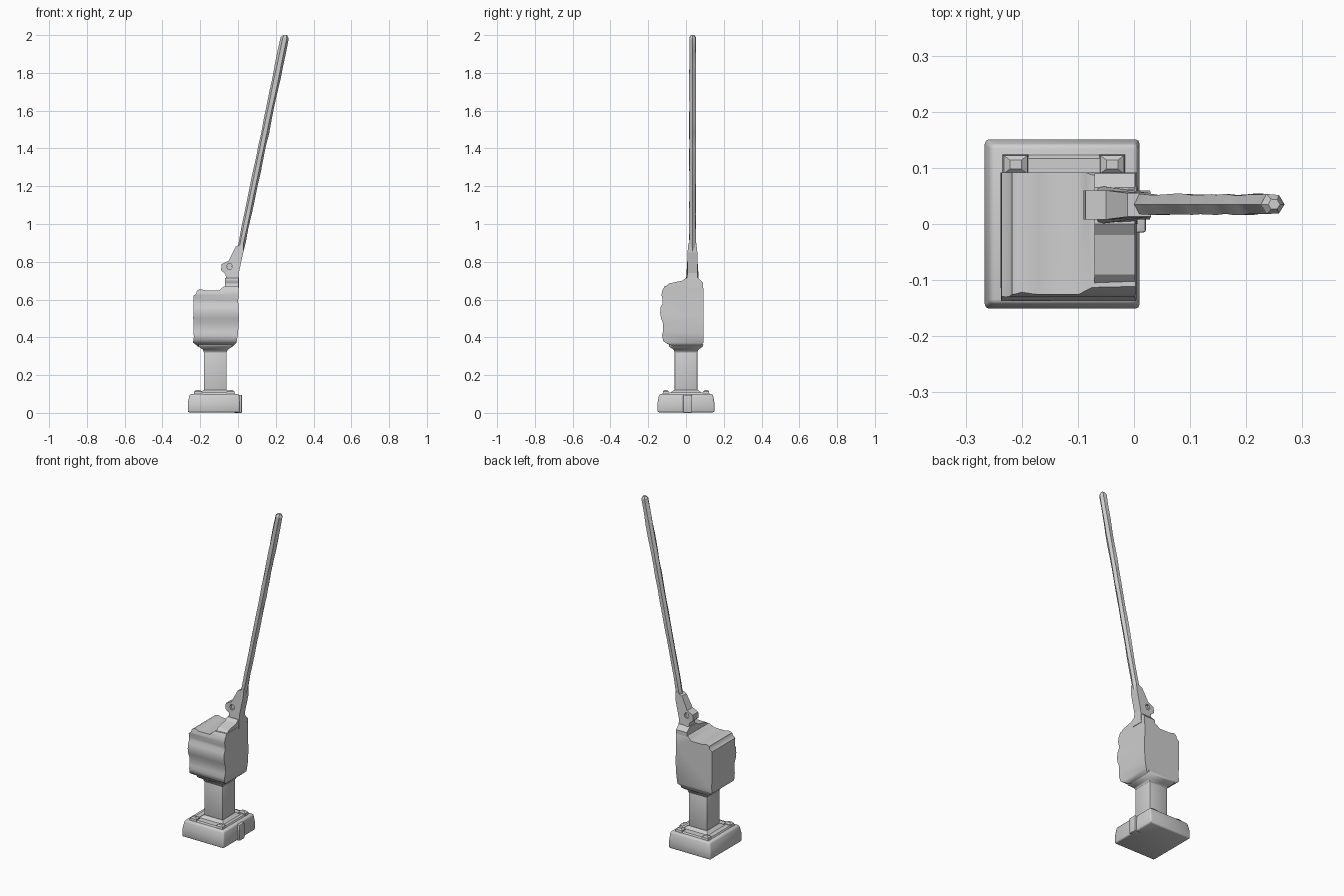
import bpy, bmesh, math, random
from mathutils import Vector

cube = bpy.data.objects.get("Cube")
if cube:
    bpy.data.objects.remove(cube, do_unlink=True)
random.seed(4)
CX = -0.125    # axis of the base and post

grey = bpy.data.materials.new("light_grey")
grey.use_nodes = True
COLOUR = (0.62, 0.62, 0.62, 1)
grey.diffuse_color = COLOUR
grey.node_tree.nodes["Principled BSDF"].inputs["Base Color"].default_value = COLOUR


def soften(ob, angle):
    bpy.ops.object.select_all(action='DESELECT')
    bpy.context.view_layer.objects.active = ob
    ob.select_set(True)
    bpy.ops.object.shade_smooth_by_angle(angle=math.radians(angle))


def finish(name, bm, bevel=0, smooth=0):
    bmesh.ops.recalc_face_normals(bm, faces=bm.faces)
    mesh = bpy.data.meshes.new(name)
    bm.to_mesh(mesh)
    bm.free()
    mesh.materials.append(grey)
    ob = bpy.data.objects.new(name, mesh)
    bpy.context.collection.objects.link(ob)
    bpy.context.view_layer.objects.active = ob
    if bevel:
        mod = ob.modifiers.new("bevel", 'BEVEL')
        mod.width, mod.segments = bevel, 2
        bpy.ops.object.modifier_apply(modifier=mod.name)
    if smooth:
        soften(ob, smooth)
    return ob


def loft(name, rings, triangles=False, **kw):
    """Skin a list of equal rings of points and cap both ends."""
    bm = bmesh.new()
    loops = [[bm.verts.new(p) for p in ring] for ring in rings]
    n = len(loops[0])
    for a, b in zip(loops, loops[1:]):
        for i in range(n):
            j = (i + 1) % n
            bm.faces.new((a[i], a[j], b[j], b[i]))
    bm.faces.new(loops[0])
    bm.faces.new(loops[-1])
    if triangles:
        bmesh.ops.triangulate(bm, faces=bm.faces)
    return finish(name, bm, **kw)


def rect(cx, cy, hx, hy, z):
    return [(cx + sx * hx, cy + sy * hy, z)
            for sx, sy in ((-1, -1), (1, -1), (1, 1), (-1, 1))]


def box(name, x0, x1, y0, y1, z0, z1, **kw):
    cx, cy, hx, hy = (x0 + x1) / 2, (y0 + y1) / 2, (x1 - x0) / 2, (y1 - y0) / 2
    return loft(name, [rect(cx, cy, hx, hy, z) for z in (z0, z1)], **kw)


def along_x(name, profile, x0, x1, **kw):
    return loft(name, [[(x, y, z) for y, z in profile] for x in (x0, x1)], **kw)


def along_y(name, profile, y0, y1, **kw):
    return loft(name, [[(x, y, z) for x, z in profile] for y in (y0, y1)], **kw)


def combine(ob, tool, operation):
    mod = ob.modifiers.new("cut", 'BOOLEAN')
    mod.object, mod.operation, mod.solver = tool, operation, 'EXACT'
    tool.hide_render = True
    bpy.context.view_layer.objects.active = ob
    bpy.ops.object.modifier_apply(modifier=mod.name)
    bpy.data.objects.remove(tool, do_unlink=True)


# Foot: tapered slab, raised rim, corner bolts and a side tab
loft("base", [rect(CX - 0.003, 0, 0.138, 0.151, 0.003),
              rect(CX - 0.003, 0, 0.138, 0.151, 0.05),
              rect(CX, 0, 0.131, 0.142, 0.1)], bevel=0.008, smooth=45)
loft("base_rim", [rect(CX, 0, 0.112, 0.126, 0.095),
                  rect(CX, 0, 0.104, 0.117, 0.108)], smooth=45)
loft("post_foot", [rect(CX + 0.005, 0, 0.085, 0.085, 0.105),
                   rect(CX + 0.005, 0, 0.062, 0.062, 0.122)])
for sx in (-1, 1):
    for sy in (-1, 1):
        loft("base_bolt", [rect(CX + sx * 0.086, sy * 0.106, 1.3 * r, r, z)
                           for r, z in ((0.018, 0.1), (0.016, 0.113), (0.008, 0.121))])
box("base_tab", -0.02, 0.021, -0.015, 0.032, 0, 0.095, bevel=0.004, smooth=40)

# Square post and flared neck under the housing
box("post", -0.18, -0.06, -0.06, 0.06, 0.1, 0.34, bevel=0.003, smooth=50)
loft("neck", [rect(CX + 0.005, 0, r, r, z)
              for r, z in ((0.06, 0.32), (0.066, 0.335), (0.088, 0.35), (0.092, 0.365))],
     smooth=50)

# Housing: ribbed front profile crossed with the stepped front outline
side = [(-0.065, 0.352), (-0.1, 0.366), (-0.12, 0.38), (-0.127, 0.41), (-0.122, 0.43),
        (-0.122, 0.475), (-0.132, 0.5), (-0.137, 0.53), (-0.134, 0.56), (-0.124, 0.58),
        (-0.124, 0.6), (-0.13, 0.625), (-0.125, 0.65), (-0.11, 0.675), (0.085, 0.675),
        (0.092, 0.66), (0.092, 0.37), (0.075, 0.352)]
front = [(-0.21, 0.35), (-0.238, 0.372), (-0.234, 0.4), (-0.237, 0.5), (-0.236, 0.62),
         (-0.222, 0.63), (-0.217, 0.648), (-0.2, 0.656), (-0.17, 0.648), (-0.1, 0.648),
         (-0.075, 0.67), (0.003, 0.673), (0.001, 0.59), (0.005, 0.5), (0, 0.42),
         (-0.008, 0.37), (-0.03, 0.35)]
housing = along_x("housing", side, -0.3, 0.1)
combine(housing, along_y("housing_outline", front, -0.2, 0.2), 'INTERSECT')
soften(housing, 48)

# Sloped saddle on the housing
saddle = [(-0.115, 0.66), (-0.09, 0.685), (-0.02, 0.7), (0, 0.715), (0.065, 0.715),
          (0.09, 0.69), (0.09, 0.66)]
along_x("saddle", saddle, -0.07, 0.002)

# Hinge bracket with a pin hole, narrower at the top
outline = [(-0.07, 0.66), (-0.062, 0.7), (-0.066, 0.735), (-0.09, 0.755), (-0.086, 0.788),
           (-0.05, 0.805), (-0.012, 0.88), (0.03, 0.9), (0.028, 0.85), (0.004, 0.74),
           (0.006, 0.66)]


def bracket_side(sign):
    points = []
    for x, z in outline:
        half = 0.034 if z < 0.71 else 0.026 if z < 0.87 else 0.021
        points.append((x, 0.034 + sign * half, z))
    return points


bracket = loft("hinge_bracket", [bracket_side(-1), bracket_side(1)])
hole = [(-0.045 + 0.016 * math.cos(i * math.tau / 6), 0.774 + 0.018 * math.sin(i * math.tau / 6))
        for i in range(6)]
combine(bracket, along_y("pin_hole", hole, -0.1, 0.2), 'DIFFERENCE')
box("hinge_pin", -0.058, -0.032, 0.02, 0.048, 0.755, 0.79)

# Long faceted lever, with uneven rings and a blunt rounded tip
start, end = Vector((0.008, 0.035, 0.84)), Vector((0.248, 0.035, 1.985))
STEPS, SIDES = 16, 6
rings = []
for k in range(STEPS + 1):
    t = k / STEPS
    centre = start.lerp(end, t)
    ring = []
    for i in range(SIDES):
        a = i * math.tau / SIDES
        r = random.uniform(0.88, 1.06)
        dx = (0.018 + 0.005 * t) * r * math.cos(a)
        ring.append((centre.x + dx, centre.y + 0.021 * r * math.sin(a), centre.z - 0.2 * dx))
    rings.append(ring)
tip = end + Vector((0.004, 0, 0.015))
rings.append([tip.lerp(Vector((x, y, tip.z)), 0.5) for x, y, z in rings[-1]])
loft("lever", rings, triangles=True, smooth=30)
